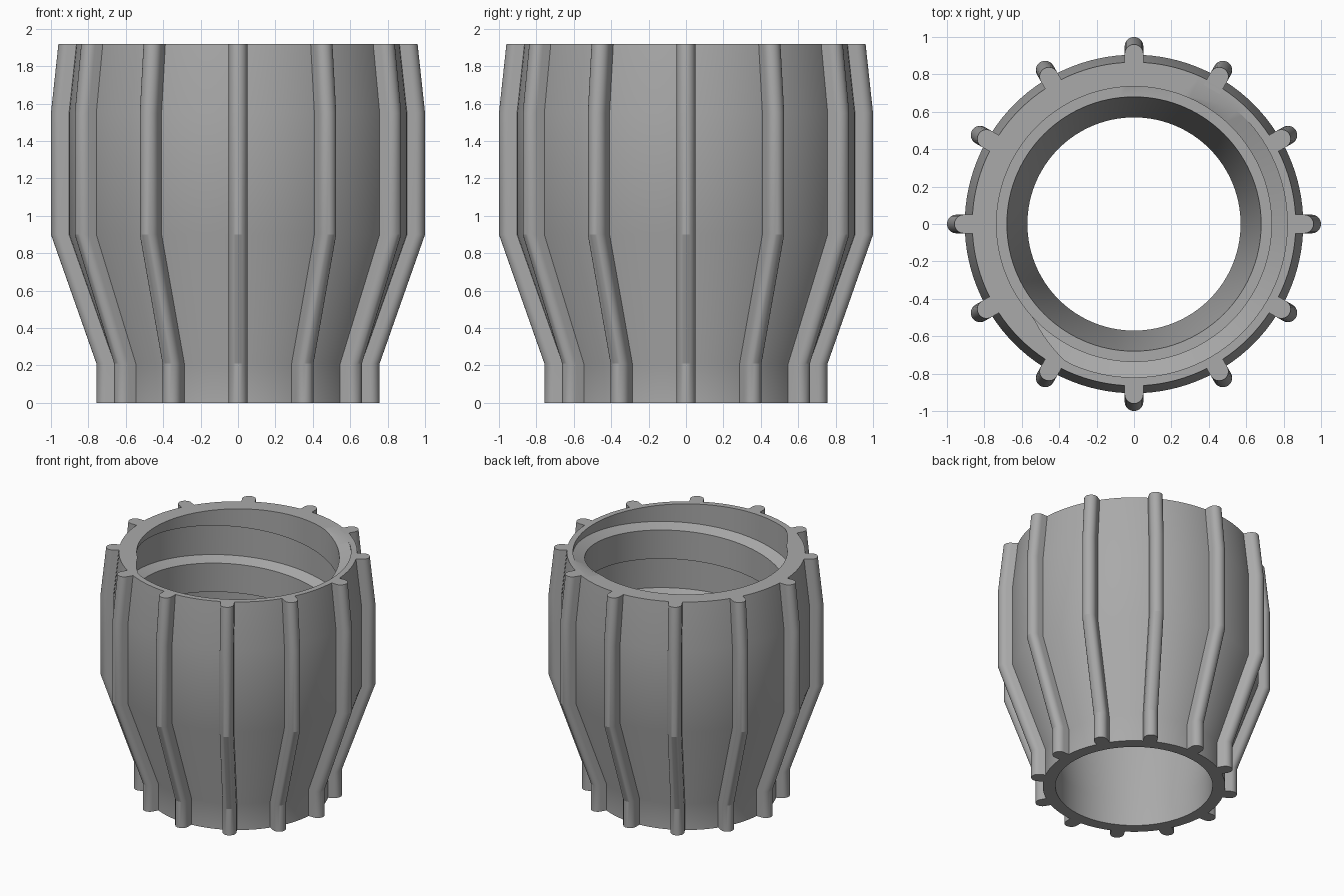
import bpy, bmesh, math

if "Cube" in bpy.data.objects:
    bpy.data.objects.remove(bpy.data.objects["Cube"])

TOP, FLOOR = 1.92, 0.9           # rim height and lower end of the threaded bore
R_BORE, R_GROOVE = 0.735, 0.82   # thread crest and root radii
PITCH, STEPS = 0.53, 120
# outer silhouette of the ribs: (height, radius); the shell sits RIB_H inside it
LEVELS = [(0, 0.757), (0.21, 0.757), (0.9, 1.0), (1.55, 1.0), (TOP, 0.96)]
RIB_H, RIB_W = 0.095, 0.05

grey = bpy.data.materials.new("mid grey")
grey.diffuse_color = (0.4, 0.4, 0.4, 1)
grey.use_nodes = True
grey.node_tree.nodes["Principled BSDF"].inputs["Base Color"].default_value = grey.diffuse_color


def finish(name, bm, angle):
    bmesh.ops.remove_doubles(bm, verts=bm.verts, dist=0.0005)
    bmesh.ops.recalc_face_normals(bm, faces=bm.faces)
    mesh = bpy.data.meshes.new(name)
    bm.to_mesh(mesh)
    bm.free()
    mesh.materials.append(grey)
    ob = bpy.data.objects.new(name, mesh)
    bpy.context.collection.objects.link(ob)
    bpy.ops.object.select_all(action='DESELECT')
    ob.select_set(True)
    bpy.context.view_layer.objects.active = ob
    bpy.ops.object.shade_smooth_by_angle(angle=math.radians(angle))
    return ob


def clip(profile, z):
    """Radius of a top-down profile at height z."""
    for (r0, z0), (r1, z1) in zip(profile, profile[1:]):
        if z0 >= z >= z1:
            return r0 + (r1 - r0) * (z0 - z) / max(z0 - z1, 1e-6)
    return R_BORE


def thread_profile(turn):
    """Top-down section through the helical groove, clipped to the bore."""
    pts = [(R_BORE, 4)]
    for k in range(3, -4, -1):
        low = 1.49 + PITCH * (turn - 0.375 + k)
        pts += [(R_BORE, low + 0.30), (R_GROOVE, low + 0.27),
                (R_GROOVE, low + 0.03), (R_BORE, low)]
    pts.append((R_BORE, -2))
    out = []
    for r, z in pts:
        if z > TOP:
            out.append((clip(pts, TOP), TOP))
        elif z < FLOOR:
            out.append((clip(pts, FLOOR), FLOOR))
        else:
            out.append((r, z))
    return out


# Shell: outer wall, rim, threaded bore, ledge and tapered throat in one ring
bm = bmesh.new()
columns = []
for i in range(STEPS + 1):
    a = math.tau * i / STEPS
    section = [(r - RIB_H, z) for z, r in LEVELS]
    section += thread_profile(i / STEPS)
    section += [(0.68, FLOOR), (0.57, 0.21), (0.57, 0)]
    columns.append([bm.verts.new((r * math.cos(a), r * math.sin(a), z))
                    for r, z in section])
for c0, c1 in zip(columns, columns[1:]):
    n = len(c0)
    for j in range(n):
        k = (j + 1) % n
        bm.faces.new((c0[j], c1[j], c1[k], c0[k]))
bmesh.ops.dissolve_degenerate(bm, dist=0.0001, edges=bm.edges)
finish("shell", bm, 25)


# Grip ribs: round-nosed section following the shell silhouette
def rib(name, angle):
    bm = bmesh.new()
    rings = []
    for z, r in LEVELS:
        pts = [(r - 0.13, -RIB_W)]
        for s in range(13):
            t = math.pi * (s / 12 - 0.5)
            pts.append((r - RIB_W + RIB_W * math.cos(t), RIB_W * math.sin(t)))
        pts.append((r - 0.13, RIB_W))
        rings.append([bm.verts.new((x, y, z)) for x, y in pts])
    for low, high in zip(rings, rings[1:]):
        n = len(low)
        for j in range(n):
            k = (j + 1) % n
            bm.faces.new((low[j], low[k], high[k], high[j]))
    bm.faces.new(rings[0][::-1])
    bm.faces.new(rings[-1])
    finish(name, bm, 16).rotation_euler.z = angle


for i in range(12):
    rib(f"grip_rib_{i + 1}", math.tau * i / 12)
